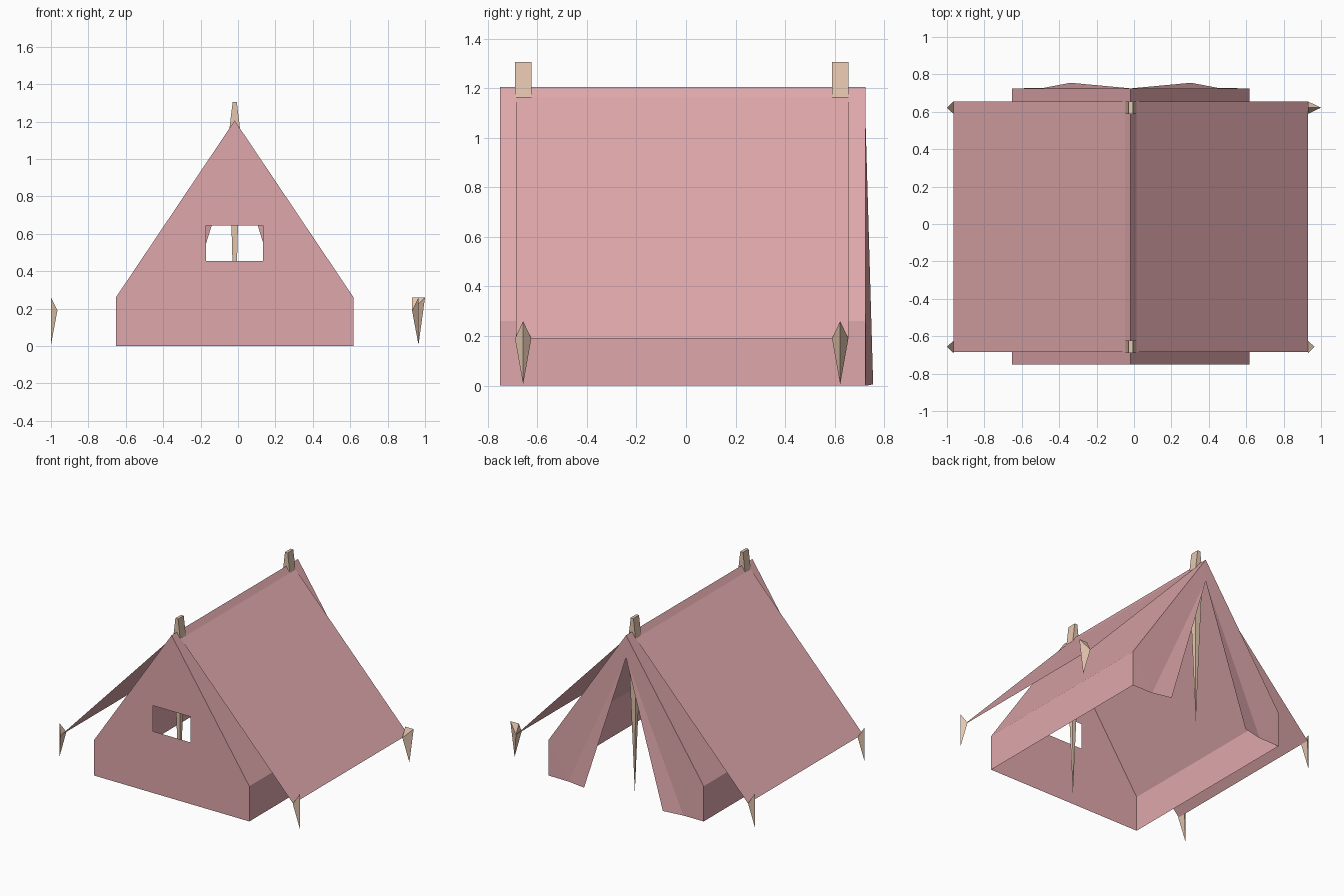
import bpy, bmesh

if "Cube" in bpy.data.objects:
    bpy.data.objects.remove(bpy.data.objects["Cube"])

def material(name, rgb):
    m = bpy.data.materials.new(name)
    m.diffuse_color = (*rgb, 1)
    m.use_nodes = True
    m.node_tree.nodes["Principled BSDF"].inputs["Base Color"].default_value = m.diffuse_color
    return m

CLOTH = material("pink_canvas", (0.74, 0.39, 0.41))
WOOD = material("tan_wood", (0.78, 0.57, 0.43))

def finish(name, bm, mat):
    me = bpy.data.meshes.new(name)
    bm.to_mesh(me)
    bm.free()
    me.materials.append(mat)
    ob = bpy.data.objects.new(name, me)
    bpy.context.collection.objects.link(ob)
    return ob

def sheet(name, pts, faces):
    bm = bmesh.new()
    vs = [bm.verts.new(p) for p in pts]
    for f in faces:
        bm.faces.new([vs[i] for i in f])
    return finish(name, bm, CLOTH)

def hull(name, pts):
    bm = bmesh.new()
    for p in pts:
        bm.verts.new(p)
    res = bmesh.ops.convex_hull(bm, input=bm.verts[:])
    junk = [g for g in res["geom_interior"] if isinstance(g, bmesh.types.BMVert)]
    bmesh.ops.delete(bm, geom=junk, context='VERTS')
    bmesh.ops.recalc_face_normals(bm, faces=bm.faces[:])
    return finish(name, bm, WOOD)

CX = -0.0175                      # ridge line
W, EAVE, RIDGE = 0.635, 0.26, 1.205
F, B = -0.75, 0.725               # front and back of the tent body

# Front wall with window opening
wl, wr, wb, wt = -0.17, 0.135, 0.455, 0.645
front = [(CX - W, 0), (CX + W, 0), (CX + W, EAVE), (CX, RIDGE), (CX - W, EAVE),
         (wl, wb), (wr, wb), (wr, wt), (wl, wt)]
sheet("front_wall", [(x, F, z) for x, z in front],
      [(0, 1, 6, 5), (1, 2, 3, 7, 6), (3, 4, 0, 5, 8), (3, 8, 7)])

for s, side in ((-1, "left"), (1, "right")):
    # Low side wall and roof slope
    prof = [(CX + s * W, 0), (CX + s * W, EAVE), (CX, RIDGE)]
    sheet(side + "_wall_and_roof", [(x, y, z) for y in (F, B) for x, z in prof],
          [(0, 3, 4, 1), (1, 4, 5, 2)])
    # Back wall half with door flap pushed outwards
    sheet(side + "_door_flap",
          [(CX + s * W, B, 0), (CX + s * W, B, EAVE), (CX, B, RIDGE),
           (CX, B, 1.04), (CX + s * 0.47, B + 0.002, 0), (CX + s * 0.322, 0.755, 0.005)],
          [(0, 1, 4), (1, 2, 3, 4), (4, 3, 5)])
    # Fly sheet stretched over the roof
    sheet(side + "_fly_sheet",
          [(CX + s * x, y, z) for x, y, z in
           ((0.03, -0.685, 1.162), (0.03, 0.655, 1.162),
            (0.948, 0.655, 0.19), (0.948, -0.685, 0.19))], [(0, 1, 2, 3)])

# Ridge poles sharpened to a point at the ground
for y, end in ((-0.657, "front"), (0.622, "back")):
    pts = [(CX, y, 0.0)]
    for hx, z in ((0.031, 1.14), (0.011, 1.305)):
        pts += [(CX + a * hx, y + b * 0.033, z) for a in (-1, 1) for b in (-1, 1)]
    hull(end + "_pole", pts)

    # Pegs at the fly sheet corners
    for s, side in ((-1, "left"), (1, "right")):
        inner, outer = CX + s * 0.948, CX + s * 0.9825
        pts = [(inner, y - 0.033, 0.19), (inner, y + 0.033, 0.19), (outer, y, 0.005)]
        if s > 0 and end == "back":
            pts += [(inner, y, 0.26), (1.0, y, 0.26)]
        else:
            pts += [(outer, y, 0.26)]
        hull(f"{end}_{side}_peg", pts)
